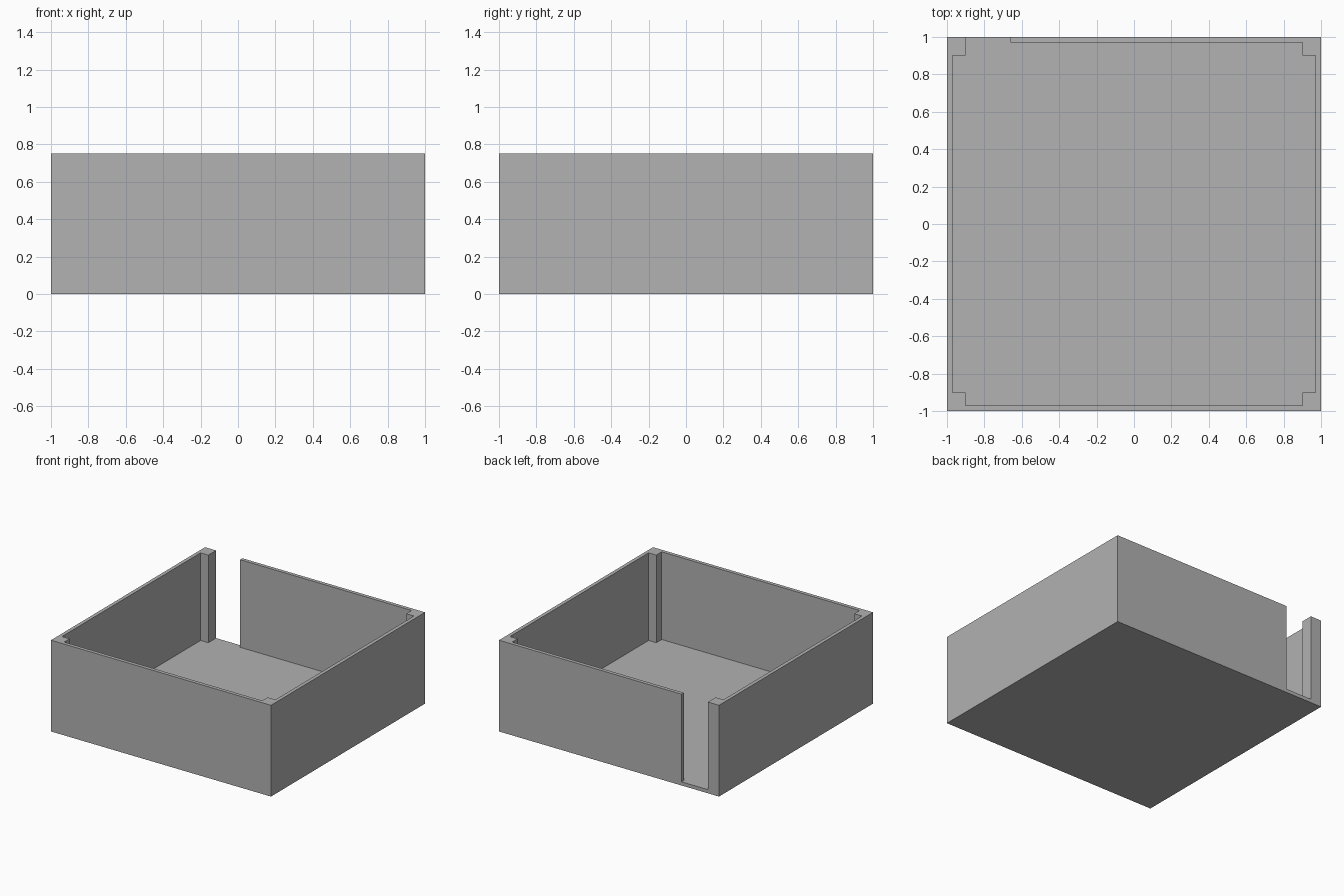
import bpy
import bmesh

cube = bpy.data.objects.get("Cube")
if cube:
    bpy.data.objects.remove(cube, do_unlink=True)

HEIGHT, FLOOR = 0.75, 0.03
INNER, POST = 0.97, 0.9        # inner wall face, inner post face
GAP_END = -0.66                # doorway runs from the post to here

grey = bpy.data.materials.new("plain grey")
grey.use_nodes = True
grey.diffuse_color = (0.445, 0.445, 0.445, 1)
grey.node_tree.nodes["Principled BSDF"].inputs["Base Color"].default_value = grey.diffuse_color


def prism(name, outline, bottom, top):
    """Extrude a flat outline upwards into a solid."""
    bm = bmesh.new()
    face = bm.faces.new([bm.verts.new((x, y, bottom)) for x, y in outline])
    grown = bmesh.ops.extrude_face_region(bm, geom=[face])["geom"]
    verts = [v for v in grown if isinstance(v, bmesh.types.BMVert)]
    bmesh.ops.translate(bm, verts=verts, vec=(0, 0, top - bottom))
    bmesh.ops.recalc_face_normals(bm, faces=bm.faces)
    mesh = bpy.data.meshes.new(name)
    bm.to_mesh(mesh)
    bm.free()
    mesh.materials.append(grey)
    obj = bpy.data.objects.new(name, mesh)
    bpy.context.collection.objects.link(obj)
    return obj


# Solid block for the floor, walls and corner posts
box = prism("open_box", [(-1, -1), (1, -1), (1, 1), (-1, 1)], 0, HEIGHT)

# Room space: square with notched corners for the posts, open at the doorway
outline = [
    (-INNER, -POST), (-POST, -POST), (-POST, -INNER),
    (POST, -INNER), (POST, -POST), (INNER, -POST),
    (INNER, POST), (POST, POST), (POST, INNER),
    (GAP_END, INNER), (GAP_END, 1.2), (-POST, 1.2),
    (-POST, POST), (-INNER, POST),
]
room = prism("room_cutter", outline, FLOOR, HEIGHT + 0.2)
room.hide_render = True

# Hollow out the block
cut = box.modifiers.new("hollow", "BOOLEAN")
cut.operation = "DIFFERENCE"
cut.solver = "EXACT"
cut.object = room
bpy.context.view_layer.objects.active = box
bpy.ops.object.modifier_apply(modifier=cut.name)
bpy.data.objects.remove(room, do_unlink=True)
